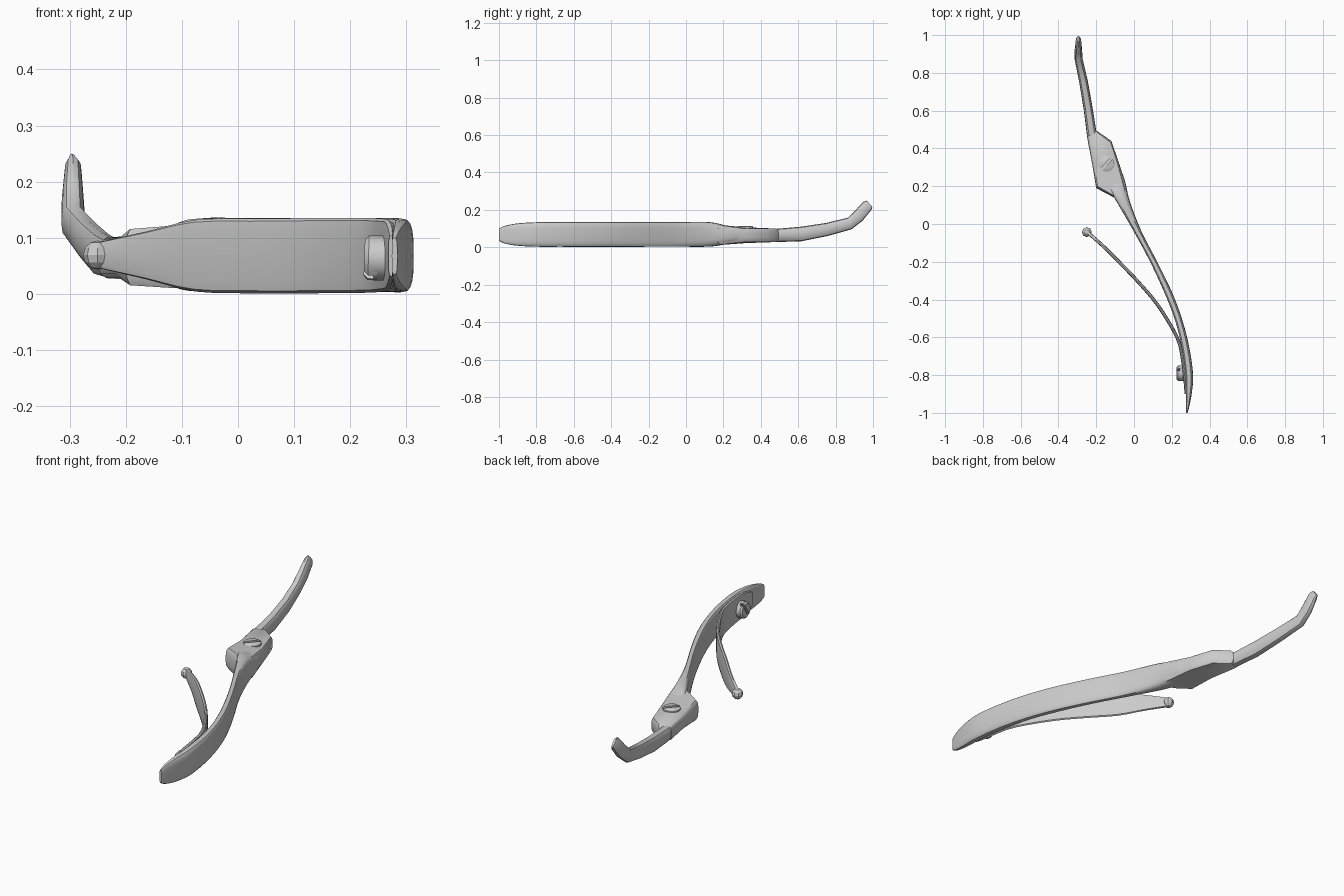
import bpy, bmesh, math
from mathutils import Vector, Matrix

if "Cube" in bpy.data.objects:
    bpy.data.objects.remove(bpy.data.objects["Cube"])


def finish(name, bm, angle=35):
    bmesh.ops.recalc_face_normals(bm, faces=bm.faces)
    me = bpy.data.meshes.new(name)
    bm.to_mesh(me)
    bm.free()
    ob = bpy.data.objects.new(name, me)
    bpy.context.collection.objects.link(ob)
    bpy.ops.object.select_all(action='DESELECT')
    ob.select_set(True)
    bpy.context.view_layer.objects.active = ob
    bpy.ops.object.shade_smooth_by_angle(angle=math.radians(angle))
    return ob


def catmull(rows, steps):
    out = []
    for i in range(len(rows) - 1):
        a, b, c, d = (rows[max(0, min(len(rows) - 1, i + k))] for k in (-1, 0, 1, 2))
        for s in range(steps):
            t = s / steps
            out.append([0.5 * (2 * q + (r - p) * t + (2 * p - 5 * q + 4 * r - w) * t * t
                               + (3 * q - p - 3 * r + w) * t ** 3) for p, q, r, w in zip(a, b, c, d)])
    return out + [list(rows[-1])]


def loft(name, rows, sides=16, steps=1, power=0.7, inner=None, angle=35):
    """Each row: left x, left y, right x, right y, bottom z, top z, lean in y."""
    inner = inner or power
    bm = bmesh.new()
    rings = []
    for lx, ly, rx, ry, z0, z1, lean in catmull(rows, steps):
        c = Vector(((lx + rx) / 2, (ly + ry) / 2, (z0 + z1) / 2))
        u = Vector(((rx - lx) / 2, (ry - ly) / 2, 0))
        v = Vector((0, lean, (z1 - z0) / 2))
        ring = []
        for k in range(sides):
            a = 2 * math.pi * k / sides
            co, si = math.cos(a), math.sin(a)
            p = power if co > 0 else inner
            ring.append(bm.verts.new(c + u * math.copysign(abs(co) ** p, co)
                                     + v * math.copysign(abs(si) ** p, si)))
        rings.append(ring)
    for r0, r1 in zip(rings, rings[1:]):
        for k in range(sides):
            j = (k + 1) % sides
            bm.faces.new((r0[k], r0[j], r1[j], r1[k]))
    bm.faces.new(rings[0])
    bm.faces.new(rings[-1])
    return finish(name, bm, angle)


def slotted_screw(name, matrix, r, depth, slot, segs=12):
    """Base disc plus two chamfered half caps leaving a slot between them."""
    bm = bmesh.new()
    bmesh.ops.create_cone(bm, cap_ends=True, segments=segs * 2, radius1=r, radius2=r,
                          depth=depth, matrix=Matrix.Translation((0, 0, -depth * 0.5)))
    for side in (1, -1):
        layers = []
        for z, rr in ((-depth * 0.2, r), (depth * 0.35, r), (depth * 0.6, r * 0.8)):
            a0 = math.asin(slot / 2 / rr)
            layers.append([bm.verts.new((rr * math.cos(a), side * rr * math.sin(a), z))
                           for a in (a0 + (math.pi - 2 * a0) * k / segs for k in range(segs + 1))])
        for l0, l1 in zip(layers, layers[1:]):
            for k in range(segs + 1):
                j = (k + 1) % (segs + 1)
                bm.faces.new((l0[k], l0[j], l1[j], l1[k]))
        bm.faces.new(layers[0])
        bm.faces.new(layers[-1])
    bm.transform(matrix)
    return finish(name, bm)


# Curved grip, flatter on the inner side
loft("handle", [
    (0.274, -1.0, 0.284, -1.0, 0.035, 0.10, 0),
    (0.274, -0.97, 0.293, -0.965, 0.020, 0.115, 0),
    (0.274, -0.90, 0.306, -0.895, 0.008, 0.128, 0),
    (0.270, -0.79, 0.313, -0.80, 0.003, 0.134, 0),
    (0.250, -0.64, 0.294, -0.66, 0.003, 0.135, 0),
    (0.214, -0.50, 0.258, -0.515, 0.003, 0.135, 0),
    (0.155, -0.35, 0.205, -0.37, 0.003, 0.135, 0),
    (0.075, -0.18, 0.128, -0.21, 0.003, 0.135, 0),
    (-0.018, -0.01, 0.040, -0.04, 0.003, 0.135, 0),
    (-0.105, 0.14, -0.022, 0.12, 0.004, 0.134, 0),
    (-0.150, 0.22, -0.048, 0.23, 0.018, 0.113, 0),
    (-0.160, 0.30, -0.085, 0.33, 0.030, 0.098, 0)],
    sides=20, steps=4, power=0.65, inner=0.45)

# Lobed plate at the pivot, thicker toward the grip
bm = bmesh.new()
outline = [(-0.2, 0.495), (-0.12, 0.44), (-0.075, 0.31), (-0.035, 0.17),
           (-0.105, 0.14), (-0.2, 0.19), (-0.222, 0.32), (-0.25, 0.47)]
layers = []
for f, inset in ((0, 0.14), (0.12, 0.04), (0.35, 0), (0.65, 0), (0.88, 0.04), (1, 0.14)):
    ring = []
    for x, y in outline:
        t = max(0, min(1, (0.31 - y) / 0.17))
        z0, z1 = 0.028 - 0.018 * t, 0.100 + 0.022 * t
        ring.append(bm.verts.new((x + (-0.145 - x) * inset, y + (0.32 - y) * inset * 0.5,
                                  z0 + (z1 - z0) * f)))
    layers.append(ring)
n = len(outline)
for l0, l1 in zip(layers, layers[1:]):
    for k in range(n):
        bm.faces.new((l0[k], l0[(k + 1) % n], l1[(k + 1) % n], l1[k]))
for ring in (layers[0], layers[-1]):
    c = bm.verts.new(sum((v.co for v in ring), Vector()) / n)
    for k in range(n):
        bm.faces.new((ring[k], ring[(k + 1) % n], c))
finish("pivot_plate", bm, 40)

# Jaw arm, curving up to a blunt tip
loft("jaw", [
    (-0.238, 0.40, -0.165, 0.42, 0.030, 0.097, 0),
    (-0.250, 0.475, -0.200, 0.495, 0.028, 0.099, 0),
    (-0.267, 0.61, -0.220, 0.62, 0.032, 0.110, 0),
    (-0.290, 0.75, -0.244, 0.755, 0.060, 0.130, -0.004),
    (-0.315, 0.875, -0.272, 0.875, 0.096, 0.158, -0.010),
    (-0.314, 0.925, -0.275, 0.925, 0.142, 0.198, -0.019),
    (-0.309, 0.968, -0.279, 0.968, 0.198, 0.242, -0.022),
    (-0.302, 0.982, -0.290, 0.982, 0.215, 0.250, -0.015)],
    sides=12, power=0.8)

# Leaf spring: centre x, y, bottom z, top z along its length
leaf = [(0.277, -0.90, 0.03, 0.105), (0.270, -0.82, 0.008, 0.13), (0.256, -0.71, 0.004, 0.134),
        (0.228, -0.60, 0.002, 0.135), (0.130, -0.435, 0.001, 0.135), (0.030, -0.315, 0.001, 0.134),
        (-0.075, -0.205, 0.004, 0.132), (-0.160, -0.12, 0.025, 0.112), (-0.245, -0.045, 0.045, 0.093)]
rows = []
for i, (x, y, z0, z1) in enumerate(leaf):
    a, b = leaf[max(0, i - 1)], leaf[min(len(leaf) - 1, i + 1)]
    d = Vector((b[0] - a[0], b[1] - a[1])).normalized() * 0.009
    rows.append((x - d.y, y + d.x, x + d.y, y - d.x, z0, z1, 0))
loft("leaf_spring", rows, sides=12, steps=3, power=0.5)

# Faceted knob on the free end of the spring
bm = bmesh.new()
bmesh.ops.create_uvsphere(bm, u_segments=8, v_segments=6, radius=0.026,
                          matrix=Matrix.Translation((-0.25, -0.043, 0.069)))
finish("spring_knob", bm, 20)

# Slotted screws: pivot and spring fixing
slotted_screw("pivot_screw", Matrix.Translation((-0.145, 0.318, 0.104))
              @ Matrix.Rotation(math.radians(48), 4, 'Z'), 0.041, 0.018, 0.014)
slotted_screw("spring_screw", Matrix.Translation((0.243, -0.79, 0.064))
              @ Matrix.Rotation(math.radians(-88), 4, 'Y')
              @ Matrix.Rotation(math.radians(30), 4, 'Z'), 0.04, 0.03, 0.012, segs=6)
